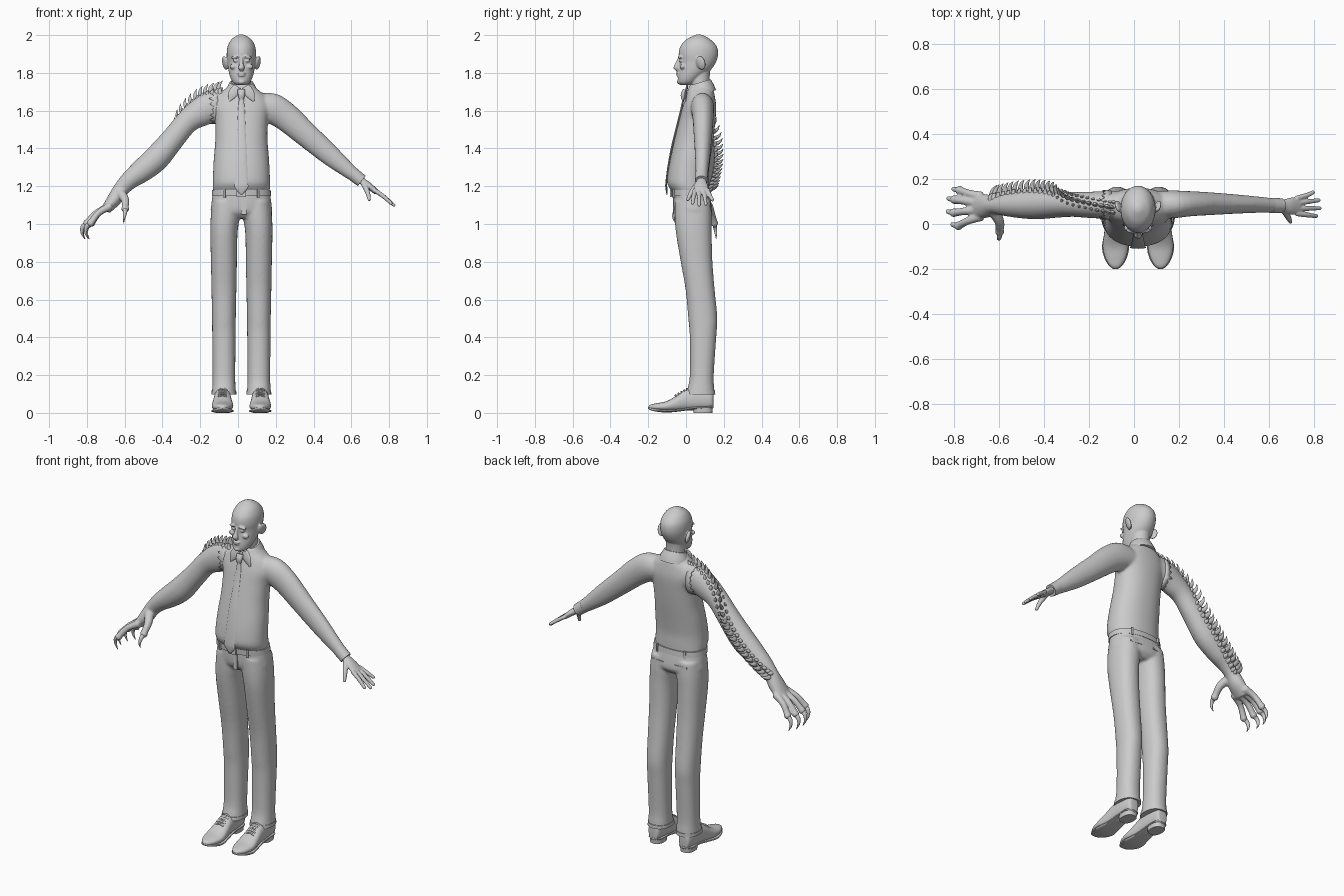
import bpy, bmesh, math, random
from mathutils import Vector, Matrix, Euler

random.seed(4)
C = 0.018                      # body centre line in x
X, Y, Z = Vector((1, 0, 0)), Vector((0, 1, 0)), Vector((0, 0, 1))


def spline(rows, k):
    """Catmull-Rom interpolation of rows of any length."""
    P, out = [rows[0]] + list(rows) + [rows[-1]], []
    for i in range(1, len(P) - 2):
        for j in range(k):
            t = j / k
            out.append([.5 * (2*b + (c-a)*t + (2*a-5*b+4*c-d)*t*t + (3*b-a-3*c+d)*t**3)
                        for a, b, c, d in zip(*P[i-1:i+3])])
    return out + [list(rows[-1])]


def tube(bm, rows, axis=None, ref=X, n=24, k=4, sq=1.0):
    """Loft ellipses; row = x, y, z, radius along ref, other radius."""
    rows = spline(rows, k)
    pts, rings = [Vector(r[:3]) for r in rows], []
    for i, r in enumerate(rows):
        t = Vector(axis) if axis else pts[min(i+1, len(pts)-1)] - pts[max(i-1, 0)]
        t.normalize()
        side = (ref - t * ref.dot(t)).normalized()
        up = t.cross(side)
        ring = []
        for j in range(n):
            a = 2 * math.pi * j / n
            c, s = math.cos(a), math.sin(a)
            c, s = math.copysign(abs(c)**sq, c), math.copysign(abs(s)**sq, s)
            ring.append(bm.verts.new(pts[i] + side*c*max(r[3], .0005) + up*s*max(r[4], .0005)))
        rings.append(ring)
    for a, b in zip(rings, rings[1:]):
        for j in range(n):
            bm.faces.new((a[j], a[(j+1) % n], b[(j+1) % n], b[j]))
    bm.faces.new(rings[0][::-1])
    bm.faces.new(rings[-1])


def prof(x, rows):
    """Horizontal sections (z, y front, y back, half width) to tube rows."""
    return [(x, (a+b)/2, z, w, (b-a)/2) for z, a, b, w in rows]


def ball(bm, c, r, rot=(0, 0, 0)):
    m = Matrix.Translation(c) @ Euler(rot).to_matrix().to_4x4() @ Matrix.Diagonal((*r, 1))
    bmesh.ops.create_uvsphere(bm, u_segments=20, v_segments=12, radius=1, matrix=m)


def box(bm, c, s, rot=(0, 0, 0)):
    m = Matrix.Translation(c) @ Euler(rot).to_matrix().to_4x4() @ Matrix.Diagonal((*s, 1))
    bmesh.ops.create_cube(bm, size=1, matrix=m)


def finish(bm, name, voxel=0, relax=3):
    """Make the object; voxel > 0 fuses overlapping volumes smoothly."""
    bmesh.ops.recalc_face_normals(bm, faces=bm.faces)
    me = bpy.data.meshes.new(name)
    bm.to_mesh(me)
    bm.free()
    me.polygons.foreach_set("use_smooth", [True] * len(me.polygons))
    me.set_sharp_from_angle(angle=math.radians(45))
    ob = bpy.data.objects.new(name, me)
    bpy.context.collection.objects.link(ob)
    if voxel:
        m = ob.modifiers.new("fuse", 'REMESH')
        m.mode, m.voxel_size, m.use_smooth_shade = 'VOXEL', voxel, True
        m = ob.modifiers.new("relax", 'SMOOTH')
        m.factor, m.iterations = .5, relax
    return ob


# head with neck, nose, lips, lids and ears
bm = bmesh.new()
tube(bm, prof(C, [(1.66, .04, .135, .055), (1.76, .022, .125, .052), (1.82, .03, .13, .05)]), axis=Z)
tube(bm, prof(C, [(1.735, -.03, .03, .025), (1.75, -.042, .055, .045), (1.78, -.043, .09, .06),
                  (1.82, -.038, .135, .07), (1.86, -.034, .16, .075), (1.90, -.039, .17, .078),
                  (1.94, -.03, .163, .073), (1.975, 0, .132, .055), (1.994, .033, .1, .03),
                  (2.003, .055, .078, .01)]), axis=Z, n=32)
tube(bm, [(C, -.03, 1.885, .008, .01), (C, -.043, 1.85, .01, .013), (C, -.052, 1.828, .017, .013),
          (C, -.042, 1.812, .01, .008)], n=12)
ball(bm, (C, -.058, 1.827), (.01, .009, .009))
ball(bm, (C, -.043, 1.797), (.022, .01, .006))
ball(bm, (C, -.042, 1.786), (.019, .01, .006))
ball(bm, (C, -.034, 1.752), (.02, .014, .012))
for s in (-1, 1):
    ball(bm, (C + s*.032, -.032, 1.884), (.024, .009, .008), (0, s*.2, s*.25))
    ball(bm, (C + s*.031, -.026, 1.864), (.014, .011, .007), (0, 0, s*.3))
    ball(bm, (C + s*.043, -.018, 1.833), (.02, .015, .014))
    ball(bm, (C + s*.087, .078, 1.853), (.011, .026, .038), (.2, s*.25, -s*.4))
finish(bm, "head", .0042, 2)

# shirt: trunk, whole left sleeve and torn right shoulder
bm = bmesh.new()
tube(bm, prof(C, [(1.15, -.06, .12, .142), (1.18, -.08, .12, .15), (1.215, -.099, .12, .152),
                  (1.27, -.096, .12, .15), (1.35, -.082, .13, .146), (1.45, -.06, .145, .138),
                  (1.55, -.036, .156, .14), (1.62, -.018, .16, .15), (1.675, 0, .153, .13),
                  (1.71, .01, .145, .09), (1.74, .02, .13, .06)]), axis=Z, n=40, sq=.9)
sleeve = [(.08, .085, 1.62, .06, .06), (.17, .087, 1.615, .062, .08), (.25, .09, 1.57, .056, .076),
          (.35, .09, 1.483, .05, .067), (.48, .088, 1.37, .041, .056), (.57, .085, 1.295, .035, .043),
          (.63, .082, 1.248, .031, .034)]
tube(bm, sleeve, ref=Y)
tube(bm, [(-.03, .085, 1.62, .06, .06), (-.085, .085, 1.625, .062, .085), (-.125, .085, 1.62, .064, .088)], ref=Y)
finish(bm, "shirt", .008, 5)

# torn sleeve edge
bm = bmesh.new()
rings = [[], []]
N = 36
for i in range(N):
    a = 2 * math.pi * i / N
    for q, (x, r) in enumerate(((-.10, 1), (-.125 - (i % 2) * random.uniform(.008, .03), 1.03))):
        rings[q].append(bm.verts.new((x, .085 + .064*r*math.cos(a), 1.62 + .088*r*math.sin(a))))
for i in range(N):
    j = (i + 1) % N
    bm.faces.new((rings[0][i], rings[0][j], rings[1][j], rings[1][i]))
finish(bm, "torn_sleeve_edge").modifiers.new("thick", 'SOLIDIFY').thickness = .005

# shirt cuff
bm = bmesh.new()
tube(bm, [(.607, .082, 1.266, .034, .036), (.655, .081, 1.228, .033, .034)], ref=Y, k=1)
finish(bm, "cuff")

# collar and its points
bm = bmesh.new()
tube(bm, [(C, .08, 1.685, .09, .082), (C, .078, 1.715, .08, .073), (C, .075, 1.75, .062, .058)],
     axis=(0, -.3, 1), n=32)
for s in (-1, 1):
    tube(bm, [(C + s*.022, .006, 1.728, .02, .006), (C + s*.045, -.002, 1.69, .025, .006),
              (C + s*.065, -.004, 1.65, .004, .004)], ref=X, n=12)
finish(bm, "collar")

# tie with knot
bm = bmesh.new()
tube(bm, [(C, -.004, 1.71, .02, .012), (C, -.014, 1.685, .019, .014), (C, -.016, 1.66, .012, .008)], n=16)
tube(bm, [(C, -.012, 1.67, .012, .005), (C, -.027, 1.6, .018, .005), (C, -.052, 1.5, .022, .005),
          (C, -.076, 1.4, .027, .005), (C, -.094, 1.3, .031, .005), (C, -.104, 1.22, .035, .005),
          (C, -.104, 1.19, .034, .005), (C, -.1, 1.155, .003, .003)], n=12)
finish(bm, "tie")

# trousers
bm = bmesh.new()
for s in (-1, 1):
    rows = prof(0, [(.1, .0, .152, .064), (.13, .008, .15, .062), (.2, .02, .147, .06), (.4, .02, .16, .062),
                    (.5, .012, .166, .063), (.65, -.002, .152, .066), (.8, -.028, .14, .069),
                    (.95, -.053, .136, .072), (1.04, -.06, .136, .077), (1.12, -.06, .132, .075)])
    tube(bm, [(C + s*(.0925 - max(0, r[2]-.95)*.08), *r[1:]) for r in rows], axis=Z, sq=.9)
tube(bm, prof(C, [(1.03, -.03, .11, .1), (1.06, -.058, .136, .158), (1.1, -.066, .136, .16),
                  (1.17, -.068, .124, .15)]), axis=Z, n=40, sq=.85)
finish(bm, "trousers", .008, 4)

# fly, back pockets and trouser hems
bm = bmesh.new()
box(bm, (C + .012, -.067, 1.1), (.028, .006, .1))
for s in (-1, 1):
    box(bm, (C + s*.075, .13, 1.095), (.075, .008, .01), (0, 0, -s*.12))
    tube(bm, prof(C + s*.0925, [(.098, -.002, .155, .066), (.118, .002, .154, .065)]), axis=Z, k=1, sq=.9)
finish(bm, "trouser_details")

# belt, loops and buckle
bm = bmesh.new()
tube(bm, prof(C, [(1.148, -.077, .13, .157), (1.18, -.079, .127, .155)]), axis=Z, n=48, k=1, sq=.88)
box(bm, (C, -.08, 1.163), (.05, .012, .038))
for s in (-1, 1):
    box(bm, (C + s*.09, -.066, 1.163), (.012, .012, .044), (0, 0, s*.4))
    box(bm, (C + s*.09, .116, 1.163), (.012, .012, .044), (0, 0, -s*.4))
finish(bm, "belt")

# shoes: upper, sole, heel, laces
for s, side in ((-1, "right"), (1, "left")):
    x = C + s * .1
    bm = bmesh.new()
    tube(bm, [(x, .145, .06, .012, .03), (x, .135, .07, .034, .05), (x, .07, .075, .043, .06),
              (x, 0, .068, .046, .056), (x, -.05, .05, .052, .042), (x, -.1, .036, .057, .027),
              (x, -.15, .032, .046, .02), (x, -.185, .031, .026, .014), (x, -.198, .03, .008, .006)],
         axis=Y, ref=X, sq=.85)
    tube(bm, [(x, .146, .034, .015, .005), (x, .12, .03, .042, .006), (x, .04, .026, .042, .007),
              (x, -.03, .015, .048, .007), (x, -.1, .01, .06, .008), (x, -.15, .014, .05, .008),
              (x, -.187, .021, .028, .007), (x, -.2, .026, .008, .004)], axis=Y, ref=X, n=16, sq=.6)
    tube(bm, [(x, .09, 0, .038, .05), (x, .09, .03, .041, .052)], axis=Z, k=1, sq=.8)
    for i in range(5):
        y, z = -.055 + i*.015, .094 + i*.0085
        tube(bm, [(x - .024, y, z - .008, .004, .004), (x, y, z, .005, .005),
                  (x + .024, y, z - .008, .004, .004)], ref=Y, n=8)
    finish(bm, side + "_shoe")

# human left hand
bm = bmesh.new()
tube(bm, [(.62, .082, 1.255, .024, .022), (.66, .082, 1.225, .026, .019), (.695, .08, 1.2, .037, .018),
          (.735, .08, 1.167, .04, .014)], ref=Y)
for y0, y1, x, z in ((.113, .14, .795, 1.128), (.092, .105, .82, 1.105), (.069, .07, .825, 1.1),
                     (.047, .035, .81, 1.11)):
    tube(bm, [(.72, y0, 1.18, .012, .012), (.765, (y0+y1)/2, 1.15, .0115, .0115), (x, y1, z, .009, .009)], ref=Y, n=12)
    ball(bm, (x, y1, z), (.009,) * 3)
tube(bm, [(.665, .065, 1.215, .016, .016), (.685, .03, 1.17, .013, .013), (.695, .01, 1.13, .009, .009)], n=12)
ball(bm, (.695, .01, 1.13), (.009,) * 3)
finish(bm, "left_hand", .004, 2)

# monstrous right arm with clawed hand
bm, claws = bmesh.new(), bmesh.new()
tube(bm, [(-.05, .085, 1.62, .05, .06), (-.13, .085, 1.622, .06, .083), (-.2, .085, 1.59, .058, .076),
          (-.27, .087, 1.54, .055, .062), (-.345, .088, 1.45, .06, .062), (-.43, .087, 1.35, .066, .068),
          (-.505, .086, 1.285, .06, .062), (-.57, .085, 1.235, .05, .05), (-.62, .083, 1.183, .04, .041),
          (-.655, .08, 1.13, .052, .038), (-.7, .078, 1.075, .056, .026)], ref=Y, n=28)
for y0, y1, dx in ((.122, .15, .0), (.095, .108, -.022), (.065, .05, -.025), (.036, -.008, -.005)):
    a, b, c = (-.675, y0, 1.095), (-.735 + dx/2, (y0+y1)/2, 1.06), (-.775 + dx, y1, 1.005)
    tube(bm, [(*a, .022, .022), (*b, .017, .017), (*c, .018, .018)], ref=Y, n=14)
    ball(bm, c, (.02,) * 3)
    tube(claws, [(c[0]+.004, y1, 1.005, .013, .015), (c[0]-.022, y1+.004, .985, .011, .012),
                 (c[0]-.026, y1+.008, .952, .007, .007), (c[0]-.012, y1+.01, .92, .001, .001)], ref=Y, n=10)
tube(bm, [(-.625, .06, 1.165, .028, .028), (-.598, .01, 1.13, .022, .022), (-.597, -.03, 1.085, .018, .018)], n=14)
ball(bm, (-.597, -.033, 1.08), (.021,) * 3)
tube(claws, [(-.597, -.035, 1.08, .014, .014), (-.598, -.058, 1.062, .011, .011),
             (-.602, -.066, 1.035, .007, .007), (-.606, -.055, 1.003, .001, .001)], n=10)
finish(bm, "monster_arm", .006, 3)
finish(claws, "claws")

# curved spines: large centre row and a scale row each side (point, normal)
bm = bmesh.new()
path = spline([(-.10, .075, 1.7, -.1, 0, 1), (-.19, .09, 1.67, -.4, .1, .9), (-.285, .11, 1.585, -.6, .4, .6),
               (-.36, .14, 1.455, -.2, 1, .2), (-.45, .147, 1.345, -.1, 1, .15), (-.55, .134, 1.25, -.1, 1, .15),
               (-.63, .116, 1.185, 0, 1, .1)], 4)
for i, r in enumerate(path):
    p, n = Vector(r[:3]), Vector(r[3:]).normalized()
    u = (Vector(path[max(i-1, 0)][:3]) - Vector(path[min(i+1, len(path)-1)][:3])).normalized()
    w = n.cross(u).normalized()
    for o, h, b in ((0, .052, .015), (-1, .024, .014), (1, .024, .014)):
        q = p + w*o*.022 - n*abs(o)*.006 + u*abs(o)*.008
        steps = ((-.25, 0, 1), (.35, -.05, .85), (.75, .15, .5), (1, .5, .05))
        tube(bm, [(*(q + n*h*e + u*h*f), b*g, b*g*.75) for e, f, g in steps], ref=u, n=8, k=2)
finish(bm, "arm_spines")
